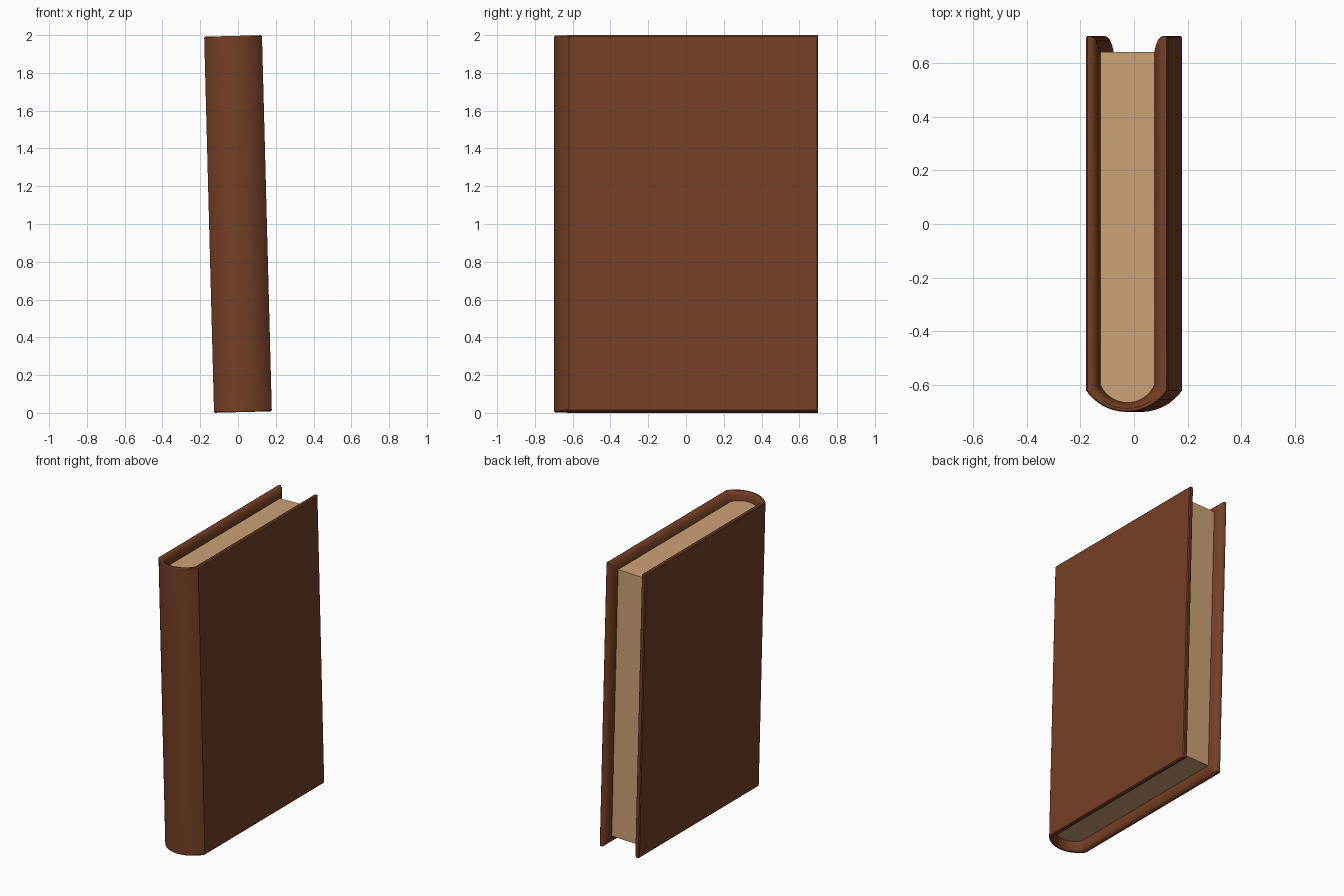
import bpy, bmesh, math
from mathutils import Matrix

if "Cube" in bpy.data.objects:
    bpy.data.objects.remove(bpy.data.objects["Cube"])

TILT = math.radians(-1.5)      # the book leans slightly to the left
H, W, FORE = 1.992, 0.153, 0.70
RECESS = 0.06                  # pages sit back from the cover edges


def material(name, rgb):
    m = bpy.data.materials.new(name)
    m.diffuse_color = (*rgb, 1)
    m.use_nodes = True
    m.node_tree.nodes["Principled BSDF"].inputs["Base Color"].default_value = m.diffuse_color
    return m


def finish(name, bm, mat):
    bmesh.ops.recalc_face_normals(bm, faces=bm.faces)
    bm.transform(Matrix.Translation((0, 0, 1)) @ Matrix.Rotation(TILT, 4, 'Y'))
    me = bpy.data.meshes.new(name)
    bm.to_mesh(me)
    bm.free()
    me.materials.append(mat)
    ob = bpy.data.objects.new(name, me)
    bpy.context.collection.objects.link(ob)
    bpy.ops.object.select_all(action='DESELECT')
    ob.select_set(True)
    bpy.context.view_layer.objects.active = ob
    bpy.ops.object.shade_smooth_by_angle(angle=math.radians(30))
    return ob


def arc(half, y0, sag, n=16):
    """Shallow circular arc bulging towards -y, from -half to +half."""
    r = (half * half + sag * sag) / (2 * sag)
    a = math.asin(half / r)
    return [(r * math.sin(t), y0 - sag + r * (1 - math.cos(t)))
            for t in (a * (2 * i / n - 1) for i in range(n + 1))]


leather = material("brown leather", (0.178, 0.050, 0.018))
paper = material("tan paper", (0.61, 0.36, 0.18))

# Rounded lip: distance from edge -> inner and outer position through the board
LIP = [(0, 0.38, 0.10), (0.006, 0.58, 0), (0.015, 0.72, 0), (0.035, 0.88, 0), (RECESS, 1, 0)]
N = len(LIP) - 1

# Cover: U-shaped path from one fore edge round the spine to the other
ends = [FORE - l[0] for l in LIP]


def u_path(w, y0, sag):
    return [(-w, y) for y in ends] + arc(w, y0, sag) + [(w, y) for y in reversed(ends)]


outer = u_path(W, -0.62, 0.08)
inner = u_path(0.10, -0.60, 0.065)
levels = [-H / 2 + l[0] for l in LIP] + [H / 2 - l[0] for l in reversed(LIP)]
bm = bmesh.new()
cols, rows = len(outer), len(levels)


def sheet(which):
    grid = []
    for i, (o, p) in enumerate(zip(outer, inner)):
        line = []
        for j, z in enumerate(levels):
            k = min(i, cols - 1 - i, j, rows - 1 - j, N)
            f = LIP[k][which]
            line.append(bm.verts.new((o[0] + (p[0] - o[0]) * f, o[1] + (p[1] - o[1]) * f, z)))
        grid.append(line)
    for i in range(cols - 1):
        for j in range(rows - 1):
            bm.faces.new((grid[i][j], grid[i + 1][j], grid[i + 1][j + 1], grid[i][j + 1]))
    return grid


def border(g):
    return ([g[i][0] for i in range(cols)] + g[-1][1:]
            + [g[i][-1] for i in range(cols - 2, -1, -1)] + g[0][-2:0:-1])


a, b = border(sheet(1)), border(sheet(2))
for i in range(len(a)):
    j = (i + 1) % len(a)
    bm.faces.new((a[i], a[j], b[j], b[i]))
finish("cover", bm, leather)

# Page block: slightly embedded in the cover
outline = [(-0.103, FORE - RECESS)] + arc(0.103, -0.602, 0.066) + [(0.103, FORE - RECESS)]
bm = bmesh.new()
top = H / 2 - RECESS
face = bm.faces.new([bm.verts.new((x, y, -top)) for x, y in outline])
ext = bmesh.ops.extrude_face_region(bm, geom=[face], use_keep_orig=True)
bmesh.ops.translate(bm, vec=(0, 0, 2 * top),
                    verts=[e for e in ext["geom"] if isinstance(e, bmesh.types.BMVert)])
finish("page_block", bm, paper)
